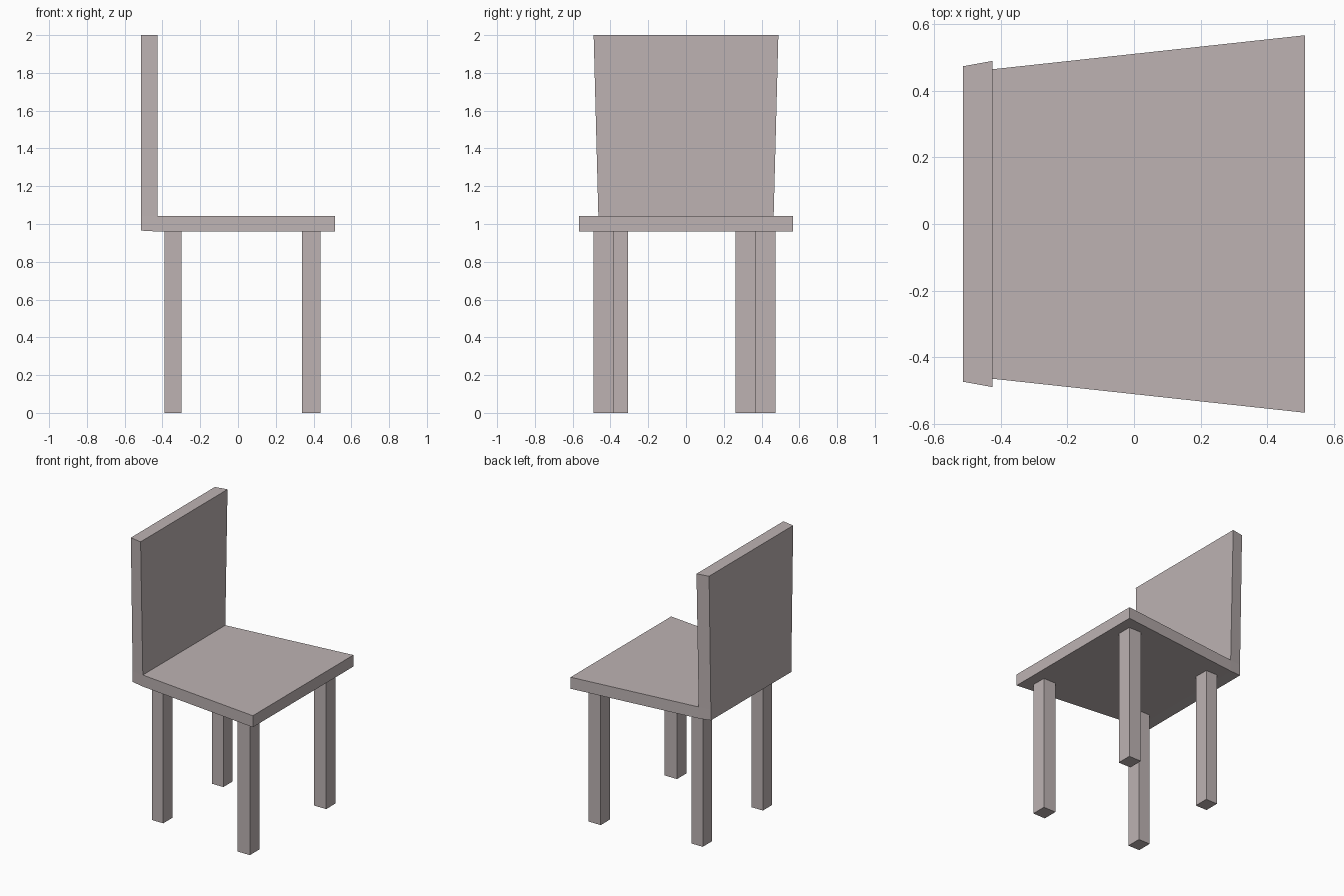
import bpy

if "Cube" in bpy.data.objects:
    bpy.data.objects.remove(bpy.data.objects["Cube"])

# Warm grey-brown finish shared by all parts
finish = bpy.data.materials.new("grey_brown")
finish.diffuse_color = (0.51, 0.45, 0.45, 1.0)
finish.use_nodes = True
finish.node_tree.nodes["Principled BSDF"].inputs["Base Color"].default_value = finish.diffuse_color


def make_object(name, verts, faces):
    mesh = bpy.data.meshes.new(name)
    mesh.from_pydata(verts, [], faces)
    mesh.materials.append(finish)
    mesh.update()
    obj = bpy.data.objects.new(name, mesh)
    bpy.context.collection.objects.link(obj)
    return obj


def extrude_profile(name, profile, cells):
    """Span a side profile of (x, z, half width) points from -y to +y."""
    n = len(profile)
    verts = [(x, s * w, z) for s in (-1, 1) for x, z, w in profile]
    faces = [(i, i + n, (i + 1) % n + n, (i + 1) % n) for i in range(n)]
    for cell in cells:
        faces.append(cell)
        faces.append(tuple(i + n for i in reversed(cell)))
    return make_object(name, verts, faces)


# Seat and backrest: one continuous L-shaped slab, flared to front and top
profile = [
    (-0.513, 0.965, 0.452),
    (-0.425, 0.96, 0.464),
    (0.513, 0.96, 0.566),
    (0.513, 1.042, 0.566),
    (-0.425, 1.042, 0.464),
    (-0.425, 2.0, 0.489),
    (-0.513, 2.0, 0.473),
    (-0.513, 1.042, 0.453),
]
extrude_profile("seat_and_backrest", profile,
                [(0, 1, 4, 7), (1, 2, 3, 4), (7, 4, 5, 6)])


def leg(name, x0, x1, y, depth, top=0.961):
    y0, y1 = y - depth / 2, y + depth / 2
    corners = [(x0, y0), (x1, y0), (x1, y1), (x0, y1)]
    verts = [(x, yy, z) for z in (0.0, top) for x, yy in corners]
    faces = [(3, 2, 1, 0), (4, 5, 6, 7)]
    faces += [(i, (i + 1) % 4, (i + 1) % 4 + 4, i + 4) for i in range(4)]
    make_object(name, verts, faces)


# Four square legs, set slightly off centre in y
for side, s in (("right", -1), ("left", 1)):
    leg("front_leg_" + side, 0.34, 0.437, -0.008 + s * 0.429, 0.106)
    leg("rear_leg_" + side, -0.39, -0.30, -0.0225 + s * 0.338, 0.105)
